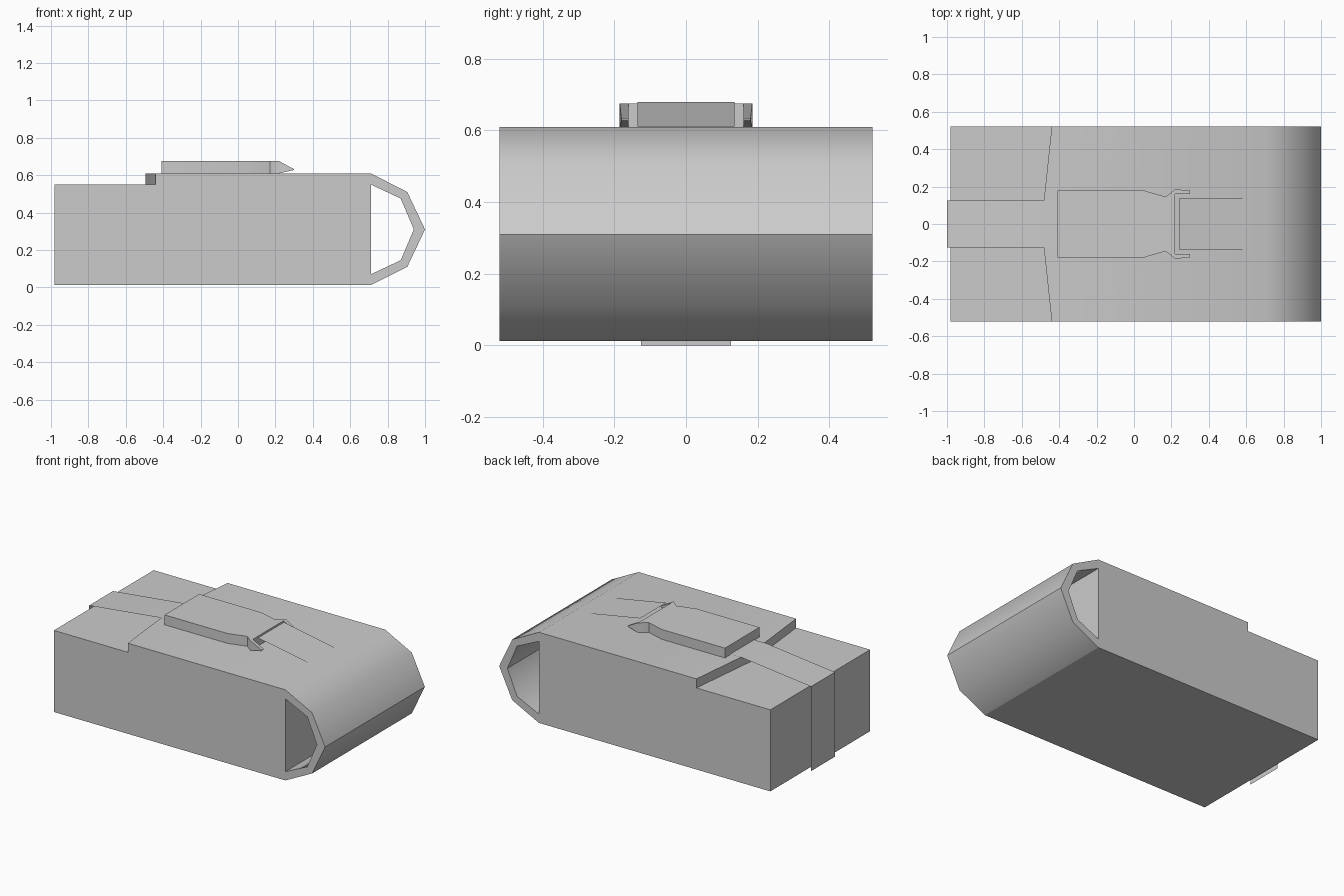
import bpy, bmesh, math

if "Cube" in bpy.data.objects:
    bpy.data.objects.remove(bpy.data.objects["Cube"])

grey = bpy.data.materials.new("plain_grey")
grey.diffuse_color = (0.6, 0.6, 0.6, 1)
grey.use_nodes = True
grey.node_tree.nodes["Principled BSDF"].inputs["Base Color"].default_value = grey.diffuse_color


def finish(name, bm, recalc=True):
    """Turn a bmesh into a named object with sharp-edged smooth shading."""
    if recalc:
        bmesh.ops.recalc_face_normals(bm, faces=bm.faces)
    me = bpy.data.meshes.new(name)
    bm.to_mesh(me)
    bm.free()
    me.materials.append(grey)
    ob = bpy.data.objects.new(name, me)
    bpy.context.collection.objects.link(ob)
    bpy.ops.object.select_all(action='DESELECT')
    ob.select_set(True)
    bpy.context.view_layer.objects.active = ob
    bpy.ops.object.shade_smooth_by_angle(angle=math.radians(45))
    return ob


def loft(name, rings):
    """Solid skinned through closed rings of points, capped at both ends."""
    bm = bmesh.new()
    rows = [[bm.verts.new(p) for p in r] for r in rings]
    n = len(rows[0])
    for a, b in zip(rows, rows[1:]):
        for i in range(n):
            j = (i + 1) % n
            bm.faces.new((a[i], a[j], b[j], b[i]))
    bm.faces.new(rows[0])
    bm.faces.new(rows[-1][::-1])
    return finish(name, bm)


def sheet(name, path, half):
    """Thin ribbon following an x-z path, facing up and outward."""
    bm = bmesh.new()
    rows = [[bm.verts.new((x, y, z)) for y in (-half, half)] for x, z in path]
    for a, b in zip(rows, rows[1:]):
        bm.faces.new((a[0], b[0], b[1], a[1]))
    return finish(name, bm, recalc=False)


W = 0.52  # half width

# Main body block
block = [(-0.98, 0.012), (0.71, 0.012), (0.71, 0.55), (-0.98, 0.55)]
loft("body", [[(x, y, z) for x, z in block] for y in (-W, W)])

# Cover flap with the hollow folded loop at its end; the free edge is a shallow V
outer = [(0.71, 0.61), (0.905, 0.51), (1.0, 0.31), (0.905, 0.11), (0.71, 0.012)]
inner = [(0.71, 0.07), (0.87, 0.145), (0.94, 0.31), (0.87, 0.475), (0.71, 0.55)]


def cover_ring(y, edge):
    profile = [(edge, 0.61)] + outer + inner + [(edge, 0.55)]
    return [(x, y, z) for x, z in profile]


loft("cover_flap", [cover_ring(-W, -0.44), cover_ring(0, -0.495), cover_ring(W, -0.44)])

# Buckle plate: half outline mirrored, prong tips pinched to an edge
half = [(-0.41, 0.18), (0.05, 0.18), (0.17, 0.145), (0.22, 0.185),
        (0.30, 0.18), (0.30, 0.16), (0.22, 0.16)]
outline = half + [(x, -y) for x, y in reversed(half)]


def buckle_ring(z, tip):
    return [(x, y, tip if x > 0.25 else z) for x, y in outline]


loft("buckle", [buckle_ring(0.61, 0.628), buckle_ring(0.675, 0.632)])

# Strap running from the buckle over the end of the body
sheet("strap", [(-0.40, 0.614), (-0.50, 0.614), (-0.80, 0.58), (-1.0, 0.558), (-1.0, 0.0)][::-1], 0.125)

# Sloping tongue leaving the buckle
sheet("tongue", [(0.24, 0.68), (0.62, 0.611)], 0.135)
